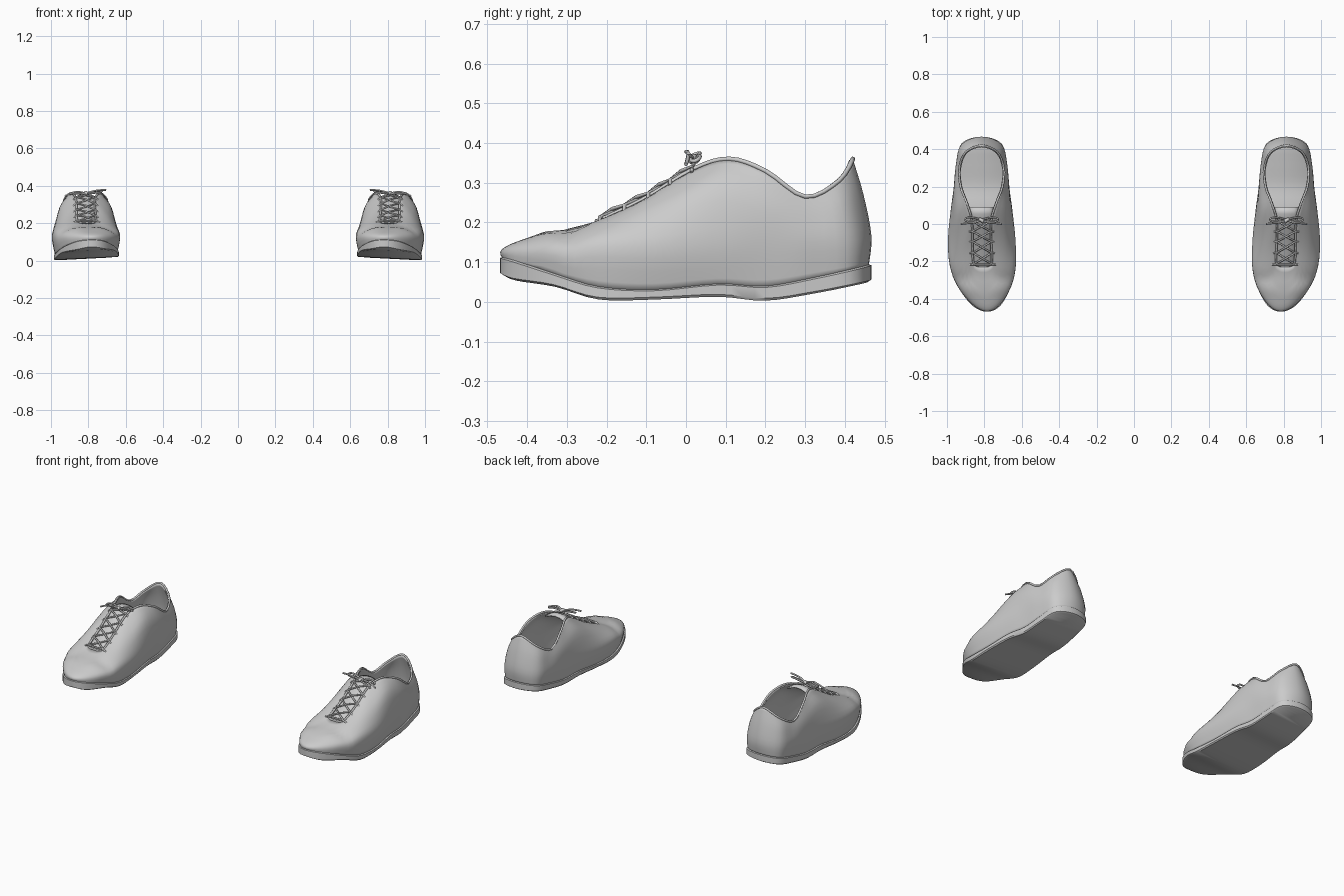
import bpy, bmesh, math
from mathutils import Vector

if "Cube" in bpy.data.objects:
    bpy.data.objects.remove(bpy.data.objects["Cube"])

SUB = 4  # curve subdivisions per control point


def centre(y):
    """Slightly curved centre line of one shoe."""
    return 0.815 - 0.03 * (min(y, 0) / 0.47) ** 2


def tilt(off, z):
    """The sole leans a little to the outside."""
    return z - 0.055 * off * max(0, 1 - z / 0.15)


def catmull(a, b, c, d, t):
    return 0.5 * (2 * b + (c - a) * t + (2 * a - 5 * b + 4 * c - d) * t * t
                  + (3 * b - a - 3 * c + d) * t ** 3)


def ring(half):
    """Mirror a half outline (half-width, y, z) and smooth it to a closed loop."""
    p = [Vector(h) for h in half]
    p += [Vector((-h.x, h.y, h.z)) for h in p[-2:0:-1]]
    n = len(p)
    return [catmull(p[i - 1], p[i], p[(i + 1) % n], p[(i + 2) % n], k / SUB)
            for i in range(n) for k in range(SUB)]


def blend(rings):
    """Smooth between stacked rings."""
    out, m = [], len(rings)
    for j in range(m - 1):
        four = [rings[max(j - 1, 0)], rings[j], rings[j + 1], rings[min(j + 2, m - 1)]]
        for k in range(SUB):
            out.append([catmull(*q, k / SUB) for q in zip(*four)])
    return out + [rings[-1]]


def mesh_part(name, rows, closed=True, caps=False, thick=0.0):
    """Skin rows of (offset, y, z) points; the mirror makes the other shoe."""
    bm = bmesh.new()
    v = [[bm.verts.new((centre(p[1]) + p[0], p[1], tilt(p[0], p[2]))) for p in r]
         for r in rows]
    n = len(v[0])
    for a, b in zip(v, v[1:]):
        for i in range(n if closed else n - 1):
            k = (i + 1) % n
            bm.faces.new((a[i], a[k], b[k], b[i]))
    if caps:
        for r in (v[0], v[-1]):
            for i in range(n // 2):
                quad = [r[i], r[i + 1], r[(n - i - 1) % n], r[(n - i) % n]]
                bm.faces.new(list(dict.fromkeys(quad)))
        bmesh.ops.recalc_face_normals(bm, faces=bm.faces)
    me = bpy.data.meshes.new(name)
    bm.to_mesh(me)
    bm.free()
    ob = bpy.data.objects.new(name, me)
    bpy.context.collection.objects.link(ob)
    bpy.ops.object.select_all(action='DESELECT')
    ob.select_set(True)
    bpy.context.view_layer.objects.active = ob
    bpy.ops.object.shade_smooth_by_angle(angle=math.radians(40))
    if thick:
        s = ob.modifiers.new("thickness", 'SOLIDIFY')
        s.thickness, s.offset = thick, -1
    mod = ob.modifiers.new("pair", 'MIRROR')
    mod.use_mirror_merge = False
    return ob


def tubes(name, paths, radius, cyclic=False, smooth=False):
    """Round cords along paths of (offset, y, z), on both shoes."""
    for side, tag in ((1, "left"), (-1, "right")):
        cu = bpy.data.curves.new(name, 'CURVE')
        cu.dimensions = '3D'
        cu.bevel_depth, cu.bevel_resolution = radius, 1
        cu.use_fill_caps = True
        cu.resolution_u = 4
        for path in paths:
            sp = cu.splines.new('NURBS' if smooth else 'POLY')
            sp.points.add(len(path) - 1)
            for q, p in zip(sp.points, path):
                q.co = (side * (centre(p[1]) + p[0]), p[1], p[2], 1)
            sp.use_cyclic_u = cyclic
            if smooth:
                sp.order_u = 3
                sp.use_endpoint_u = True
        ob = bpy.data.objects.new(f"{name}_{tag}", cu)
        bpy.context.collection.objects.link(ob)


# Half outlines from toe to heel: (half-width, y, z)
edge = [(0, -.462, .108), (.072, -.43, .10), (.135, -.33, .07), (.163, -.22, .04),
        (.163, -.08, .033), (.15, .08, .046), (.136, .2, .04), (.125, .32, .06),
        (.102, .425, .082), (0, .46, .09)]
wide = [(0, -.464, .132), (.073, -.425, .135), (.143, -.33, .13), (.176, -.22, .14),
        (.18, -.08, .14), (.164, .08, .15), (.148, .2, .15), (.137, .32, .15),
        (.108, .425, .155), (0, .467, .165)]
shoulder = [(0, -.40, .16), (.055, -.37, .165), (.102, -.3, .172), (.127, -.2, .197),
            (.137, -.07, .235), (.139, .08, .285), (.143, .2, .25), (.129, .32, .215),
            (.098, .407, .25), (0, .447, .27)]
rim = [(0, -.225, .203), (.03, -.222, .203), (.05, -.2, .213), (.05, -.1, .262),
       (.052, .02, .335), (.078, .11, .36), (.112, .2, .33), (.119, .30, .265),
       (.084, .385, .305), (0, .42, .36)]
ground = [.068, .056, .043, .014, .014, .02, .01, .026, .045, .05]

# Upper shell with open throat and ankle opening
upper_rows = blend([ring(edge), ring(wide), ring(shoulder), ring(rim)])
for r in upper_rows:
    for p in r:  # flex crease across the toes
        if p.z > .08:
            p.z -= .006 * math.exp(-((p.y + .29) / .025) ** 2)
            p.z += .005 * math.exp(-((p.y + .35) / .035) ** 2)
mesh_part("upper", upper_rows, thick=0.01)

# Rolled collar edge
tubes("collar_edge", [upper_rows[-1]], 0.006, cyclic=True)

# Sole, including the footbed seen through the opening
top_in = ring([(w * .96, y * .985, z + .008) for w, y, z in edge])
top_out = ring([(w * 1.045, y * 1.015, z + .002) for w, y, z in edge])
low_out = ring([(w * 1.045, y * 1.015, g + .006) for (w, y, z), g in zip(edge, ground)])
low_in = ring([(w * 1.01, y * .995, g) for (w, y, z), g in zip(edge, ground)])
mesh_part("sole", [top_in, top_out, low_out, low_in], caps=True)


def throat(y):
    """Height of the lacing area."""
    return .262 + (y + .1) * (.49 if y < -.1 else .61)


# Tongue: arched strip under the laces
tongue_rows = []
for i in range(10):
    y = -.25 + i * .038
    w = .056 + .014 * i / 9
    z = min(throat(y), .353) - .004
    tongue_rows.append([(w * t, y, z + .008 - .022 * t * t)
                        for t in (-1, -.6, -.2, .2, .6, 1)])
mesh_part("tongue", tongue_rows, closed=False, thick=0.008)

# Criss-cross laces with a straight bar at the toe end
ys = [-.215, -.155, -.095, -.04, .015]
paths = [[(-.08, -.215, .2), (-.05, -.217, .214), (.05, -.217, .214), (.08, -.215, .2)]]
for a, b in zip(ys, ys[1:]):
    for s in (-1, 1):
        za, zb = throat(a) + .004, throat(b) + .004
        mid = (za + zb) / 2 + .006 + .004 * s
        paths.append([(-s * .066, a, za - .01), (-s * .05, a, za + .004),
                      (0, (a + b) / 2, mid), (s * .05, b, zb + .004),
                      (s * .066, b, zb - .01)])
paths.append([(-.06, .015, .335), (0, .02, .35), (.06, .015, .335)])
tubes("laces", paths, 0.005)

# Bow: two loops and two loose ends, higher on the inner side
bow = []
for s in (-1, 1):
    h = -s * .008
    bow.append([(0, .022, .355), (s * .04, .035, .372), (s * .085, .035, .368 + h),
                (s * .09, .015, .36 + h), (s * .05, .01, .362), (0, .018, .358)])
    bow.append([(0, .02, .36), (s * .04, .005, .372), (s * .075, .005, .37 + h),
                (s * .11, .0, .362 + 2 * h)])
tubes("bow", bow, 0.005, smooth=True)

# Bow knot
tubes("bow_knot", [[(-.012, .012, .355), (0, .02, .364), (.012, .026, .355)]], 0.01)
